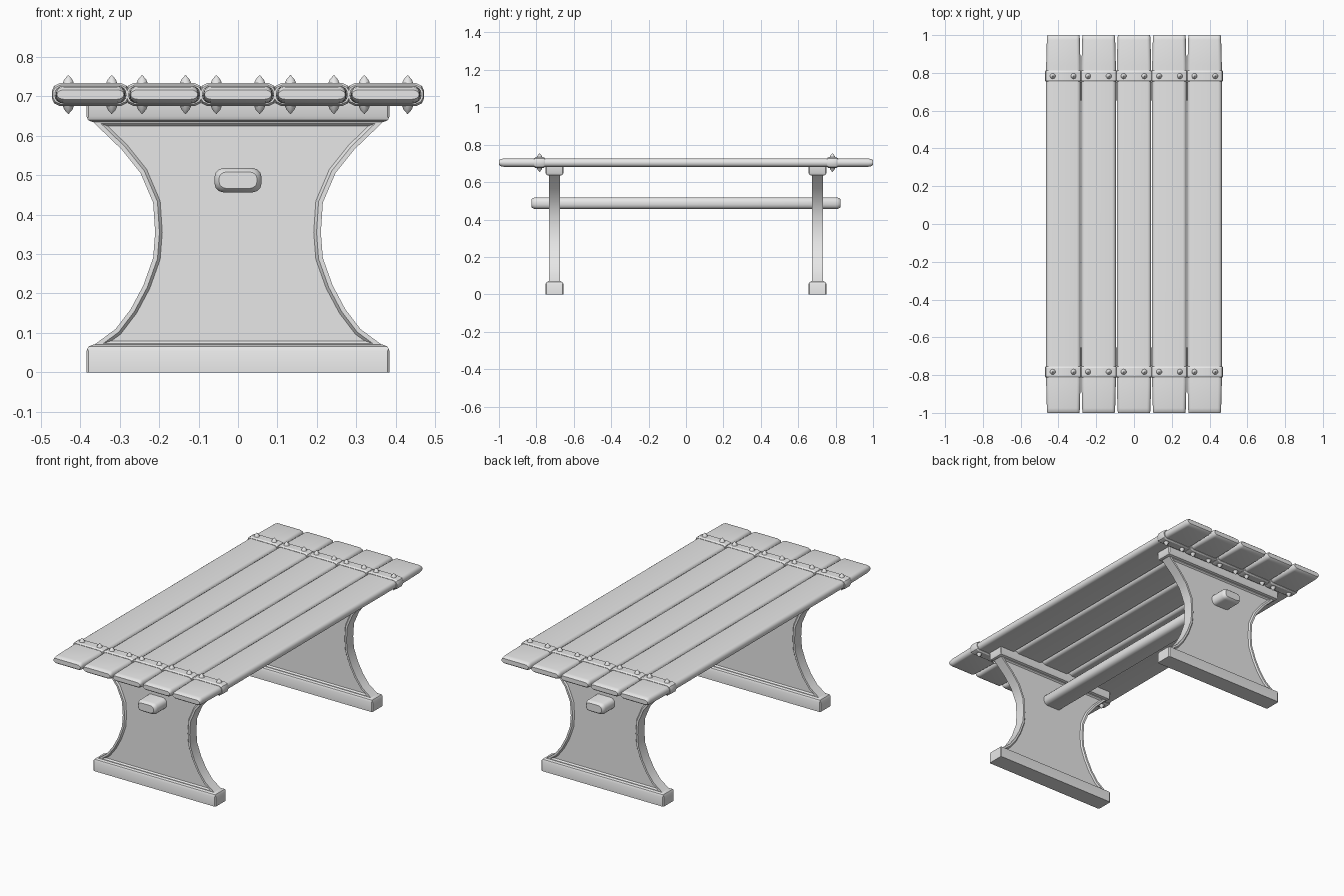
import bpy, bmesh, math
from mathutils import Matrix

cube = bpy.data.objects.get("Cube")
if cube:
    bpy.data.objects.remove(cube, do_unlink=True)

GREY = (0.8, 0.8, 0.8, 1)
mat = bpy.data.materials.new("plain grey")
mat.use_nodes = True
mat.diffuse_color = GREY
mat.node_tree.nodes["Principled BSDF"].inputs["Base Color"].default_value = GREY


def finish(name, bm, angle=30):
    bmesh.ops.recalc_face_normals(bm, faces=bm.faces[:])
    me = bpy.data.meshes.new(name)
    bm.to_mesh(me)
    bm.free()
    me.materials.append(mat)
    me.shade_smooth()
    me.set_sharp_from_angle(angle=math.radians(angle))
    ob = bpy.data.objects.new(name, me)
    bpy.context.collection.objects.link(ob)
    return ob


def rounded(w, h, r, n=4):
    """Rounded rectangle with half sizes w, h and corner radius r."""
    pts = []
    for k, (sx, sz) in enumerate([(1, 1), (-1, 1), (-1, -1), (1, -1)]):
        for i in range(n + 1):
            a = math.pi / 2 * (k + i / n)
            pts.append((sx * (w - r) + r * math.cos(a), sz * (h - r) + r * math.sin(a)))
    return pts


def loft(profile, stations):
    """Sweep an xz profile along y; each station is (y, x scale, z scale)."""
    bm = bmesh.new()
    rings = [[bm.verts.new((x * sx, y, z * sz)) for x, z in profile] for y, sx, sz in stations]
    n = len(profile)
    for a, b in zip(rings, rings[1:]):
        for i in range(n):
            bm.faces.new((a[i], a[(i + 1) % n], b[(i + 1) % n], b[i]))
    bm.faces.new(rings[0])
    bm.faces.new(rings[-1])
    return bm


def mirrored(half):
    return half + [(-y, sx, sz) for y, sx, sz in reversed(half)]


def block(name, x, y, z0, z1, bevel, top):
    """Box with half sizes x, 0.048 whose top or bottom rim is chamfered."""
    bm = bmesh.new()
    bmesh.ops.create_cube(bm, size=1)
    for v in bm.verts:
        v.co = (v.co.x * 2 * x, y + v.co.y * 0.096, z1 if v.co.z > 0 else z0)
    rim = z1 if top else z0
    edges = [e for e in bm.edges if all(abs(v.co.z - rim) < 1e-4 for v in e.verts)]
    bmesh.ops.bevel(bm, geom=edges, offset=bevel, segments=2, profile=0.5, affect='EDGES')
    upright = [e for e in bm.edges if abs(e.verts[0].co.z - e.verts[1].co.z) > 0.03]
    bmesh.ops.bevel(bm, geom=upright, offset=0.005, segments=1, affect='EDGES')
    finish(name, bm)


PITCH, TOP = 0.187, 0.704
BAND_Y = 0.783

# Table top planks, with iron bands wrapping each one
for i in range(-2, 3):
    bm = loft(rounded(0.091, 0.022, 0.02),
              mirrored([(-1, 0.93, 0.55), (-0.992, 0.95, 0.85), (-0.975, 0.96, 1), (-0.84, 1, 1)]))
    finish(f"plank_{i + 3}", bm).location = (i * PITCH, 0, TOP)
    for side, label in ((-1, "front"), (1, "back")):
        half = [(0.078, 0.029), (0.092, 0.022), (0.098, 0.009)]
        prof = half + [(x, -z) for x, z in reversed(half)]
        prof += [(-x, -z) for x, z in prof]
        bm = loft(prof, mirrored([(-0.029, 0.97, 0.82), (-0.021, 1, 1)]))
        finish(f"{label}_band_{i + 3}", bm).location = (i * PITCH, side * BAND_Y, TOP)

# Pointed studs above and below the bands
bm = bmesh.new()
for x in (0.055, 0.133, 0.243, 0.32, 0.43):
    for sx in (-1, 1):
        for sy in (-1, 1):
            for up in (-1, 1):
                place = Matrix.Translation((sx * x, sy * BAND_Y, TOP)) @ Matrix.Rotation(
                    0 if up > 0 else math.pi, 4, 'X')
                for r1, r2, z0, h in ((0.016, 0.011, 0.026, 0.012), (0.011, 0.001, 0.038, 0.011)):
                    bmesh.ops.create_cone(bm, cap_ends=False, segments=10, radius1=r1, radius2=r2,
                                          depth=h, matrix=place @ Matrix.Translation((0, 0, z0 + h / 2)))
bmesh.ops.remove_doubles(bm, verts=bm.verts[:], dist=0.0005)
finish("studs", bm, 50)

# Hourglass legs with a recessed panel on each face
CURVE = [(0.375, 0.062), (0.31, 0.11), (0.272, 0.16), (0.24, 0.22), (0.215, 0.29), (0.21, 0.355),
         (0.215, 0.43), (0.247, 0.505), (0.295, 0.565), (0.375, 0.642)]
outline = CURVE + [(-x, z) for x, z in reversed(CURVE)]
for y, label in ((-0.703, "front"), (0.703, "back")):
    bm = loft(outline, [(y - 0.03, 1, 1), (y + 0.03, 1, 1)])
    bmesh.ops.recalc_face_normals(bm, faces=bm.faces[:])
    caps = [f for f in bm.faces if abs(f.normal.y) > 0.9]
    for width, depth in ((0.004, 0.004), (0.007, 0), (0.007, -0.012)):
        bmesh.ops.inset_individual(bm, faces=caps, thickness=width, depth=depth, use_even_offset=True)
    for v in bm.verts:
        v.co.y = y + max(-0.03, min(0.03, v.co.y - y))
    finish(f"{label}_leg", bm, 25)
    block(f"{label}_foot", 0.384, y, 0, 0.07, 0.016, True)
    block(f"{label}_leg_cap", 0.384, y, 0.635, 0.69, 0.014, False)

# Stretcher beam passing through both legs
bm = loft(rounded(0.06, 0.031, 0.024, 3),
          mirrored([(-0.826, 0.8, 0.68), (-0.818, 0.93, 0.9), (-0.805, 1, 1)]))
finish("stretcher_beam", bm).location = (0, 0, 0.487)
